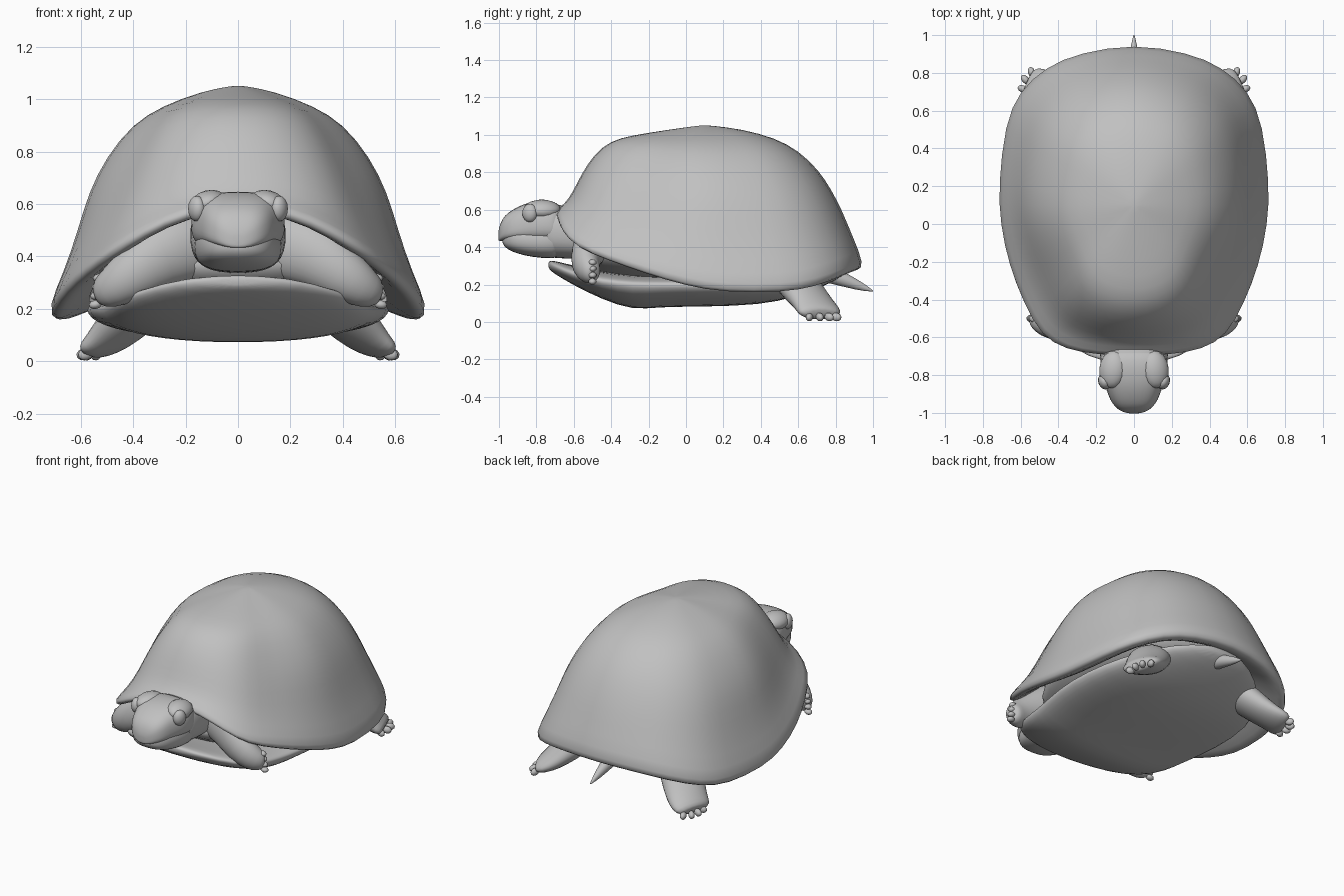
import bpy, bmesh, math
from mathutils import Vector

if "Cube" in bpy.data.objects:
    bpy.data.objects.remove(bpy.data.objects["Cube"])

grey = bpy.data.materials.new("tortoise grey")
grey.diffuse_color = (0.53, 0.53, 0.53, 1)
grey.use_nodes = True
grey.node_tree.nodes["Principled BSDF"].inputs["Base Color"].default_value = grey.diffuse_color


def finish(ob, subdiv=1):
    """Material, smoothing and subdivision shared by all parts."""
    ob.data.materials.clear()
    ob.data.materials.append(grey)
    for p in ob.data.polygons:
        p.use_smooth = True
    if subdiv:
        mod = ob.modifiers.new("Subdivide", 'SUBSURF')
        mod.levels = mod.render_levels = subdiv
    return ob


def loft(name, rings, subdiv=1, cap_start=True, cap_end=True):
    """Skin a list of equal-length point rings."""
    bm = bmesh.new()
    rows = [[bm.verts.new(p) for p in r] for r in rings]
    n = len(rows[0])
    for a, b in zip(rows, rows[1:]):
        for i in range(n):
            j = (i + 1) % n
            bm.faces.new((a[i], a[j], b[j], b[i]))
    for row, on in ((rows[0], cap_start), (rows[-1], cap_end)):
        if on:
            c = bm.verts.new(sum((v.co for v in row), Vector()) / n)
            for i in range(n):
                bm.faces.new((row[i], row[(i + 1) % n], c))
    bmesh.ops.recalc_face_normals(bm, faces=bm.faces)
    me = bpy.data.meshes.new(name)
    bm.to_mesh(me)
    bm.free()
    ob = bpy.data.objects.new(name, me)
    bpy.context.collection.objects.link(ob)
    return finish(ob, subdiv)


def spow(v, e):
    return math.copysign(abs(v) ** e, v)


def section(y, w, zb, zt, e=0.75, n=20, zm=None):
    """Rounded cross-section across the body at y; zm is the widest height."""
    zm = (zb + zt) / 2 if zm is None else zm
    pts = []
    for i in range(n):
        a = 2 * math.pi * i / n
        s = spow(math.sin(a), e)
        pts.append(Vector((w * spow(math.cos(a), e), y,
                           zm + s * ((zt - zm) if s > 0 else (zm - zb)))))
    return pts


def limb(name, path, n=14):
    """Tube along (point, height radius, depth radius) stations."""
    pts = [Vector(p[0]) for p in path]
    rings = []
    for i, (_, ra, rb) in enumerate(path):
        t = (pts[min(i + 1, len(pts) - 1)] - pts[max(i - 1, 0)]).normalized()
        side = t.cross(Vector((0, 0, 1))).normalized()
        up = side.cross(t)
        rings.append([pts[i] + up * ra * math.cos(2 * math.pi * k / n)
                      + side * rb * math.sin(2 * math.pi * k / n) for k in range(n)])
    return loft(name, rings)


def blob(name, loc, scale, rot=(0, 0, 0), seg=16):
    bpy.ops.mesh.primitive_uv_sphere_add(segments=seg, ring_count=seg // 2, radius=1,
                                         location=loc, rotation=rot)
    ob = bpy.context.object
    ob.name = name
    ob.scale = scale
    return finish(ob, 0)


# Shell: half rim outline, mirrored, lofted up to the crown
half = [(0, -.69, .6), (.2, -.685, .575), (.36, -.66, .5), (.49, -.59, .42),
        (.58, -.42, .355), (.66, -.22, .285), (.705, 0, .22), (.715, .2, .185),
        (.68, .53, .185), (.605, .7, .215), (.46, .83, .265), (.28, .9, .295), (0, .945, .31)]
rim = half + [(-x, y, z) for x, y, z in half[-2:0:-1]]
crown = Vector((0, .1, 1.05))
side_p = [(1.025, 0), (.94, .16), (.865, .35), (.81, .52), (.715, .68), (.57, .83), (.41, .91), (.2, .975), (.04, 1)]
front_p = [(1.03, 0), (.95, .08), (.9, .22), (.84, .44), (.76, .66), (.65, .82), (.5, .885), (.25, .95), (.04, 1)]
back_p = [(1.03, 0), (.96, .19), (.89, .39), (.82, .54), (.74, .68), (.61, .82), (.46, .91), (.24, .975), (.04, 1)]
rings = []
for k in range(len(side_p)):
    ring = []
    for p in rim:
        d = Vector(p) - crown
        w = d.y ** 2 / (d.x ** 2 + d.y ** 2)
        end = front_p if d.y < 0 else back_p
        r = side_p[k][0] * (1 - w) + end[k][0] * w
        h = side_p[k][1] * (1 - w) + end[k][1] * w
        # round off the shoulders of the dome above the rim
        r *= 1 - min(k / 4, 1) * w * (1 - w) * (.52 if d.y < 0 else .22)
        ring.append(Vector((d.x * r, crown.y + d.y * r, p[2] + (crown.z - p[2]) * h)))
    rings.append(ring)
# rolled lip and inner wall
for r, dz in ((.985, -.035), (.92, -.02), (.8, .04)):
    rings.insert(0, [Vector((x * r, crown.y + (y - crown.y) * r, z + dz)) for x, y, z in rim])
loft("shell", rings, cap_start=False)

# Body filling the shell
blob("body", (0, .12, .37), (.57, .7, .19), seg=24)

# Belly plate
belly = [(-.735, .1, .285, .325, .305), (-.71, .24, .26, .33, .3), (-.6, .41, .195, .3, .25),
         (-.45, .49, .12, .27, .215), (-.28, .52, .06, .25, .2), (-.15, .55, .08, .25, .2),
         (.1, .59, .08, .25, .2), (.4, .57, .09, .25, .19), (.58, .48, .13, .26, .215),
         (.75, .34, .195, .29, .25), (.85, .13, .25, .31, .285)]
loft("belly_plate", [section(y, w, zb, zt, 0.9, 24, zm) for y, w, zb, zt, zm in belly])

# Neck, upper head and lower jaw
loft("neck", [section(y, w, b, t) for y, w, b, t in
              [(-.4, .17, .33, .58), (-.6, .185, .335, .6), (-.7, .185, .34, .64), (-.78, .165, .35, .63)]])
loft("upper_head", [section(y, w, b, t, .7, 20, m) for y, w, b, t, m in
                    [(-.66, .17, .42, .625, .5), (-.72, .182, .42, .65, .51), (-.8, .18, .42, .648, .52),
                     (-.87, .148, .43, .632, .5), (-.93, .13, .435, .6, .49),
                     (-.97, .1, .435, .57, .48), (-.992, .07, .432, .53, .475), (-1.003, .03, .432, .49, .46)]])
loft("lower_jaw", [section(y, w, b, t) for y, w, b, t in
                   [(-.65, .175, .335, .54), (-.78, .17, .34, .53), (-.87, .148, .355, .52),
                    (-.93, .124, .375, .51), (-.965, .088, .395, .49), (-.982, .05, .42, .47)]])

# Tail
limb("tail", [((0, .65, .28), .05, .05), ((0, .8, .245), .045, .045),
              ((0, .92, .195), .028, .022), ((0, 1.0, .165), .004, .004)])

for s, tag in ((-1, "left"), (1, "right")):
    # Eyes and brows
    blob(f"brow_{tag}", (s * .113, -.77, .602), (.073, .1, .05), (0, s * .25, s * .1))
    blob(f"eye_{tag}", (s * .157, -.835, .582), (.032, .042, .049), (0, 0, s * -.4))
    # Front leg folded across the shell opening
    limb(f"front_leg_{tag}", [((s * .1, -.45, .44), .13, .08), ((s * .24, -.495, .435), .14, .09),
                              ((s * .35, -.53, .37), .117, .088), ((s * .44, -.54, .305), .094, .08),
                              ((s * .5, -.515, .268), .074, .062), ((s * .535, -.49, .258), .05, .042)])
    for i, z in enumerate((.216, .25, .285, .318)):
        blob(f"front_claw_{tag}_{i}", (s * (.544 - .005 * i), -.5, z), (.026, .022, .017), (0, s * .15, 0), 10)
    # Hind leg with four claws
    limb(f"hind_leg_{tag}", [((s * .34, .56, .25), .1, .14), ((s * .42, .63, .16), .085, .135),
                             ((s * .485, .685, .093), .065, .13), ((s * .53, .71, .06), .052, .13),
                             ((s * .57, .725, .042), .036, .115)])
    for i, (x, y) in enumerate(((.582, .66), (.588, .715), (.576, .765), (.542, .803))):
        a = math.atan2(y - .68, x - .5)
        blob(f"hind_claw_{tag}_{i}", (s * x, y, .026), (.03, .02, .023),
             (0, .2 * s, a * s), 10)
